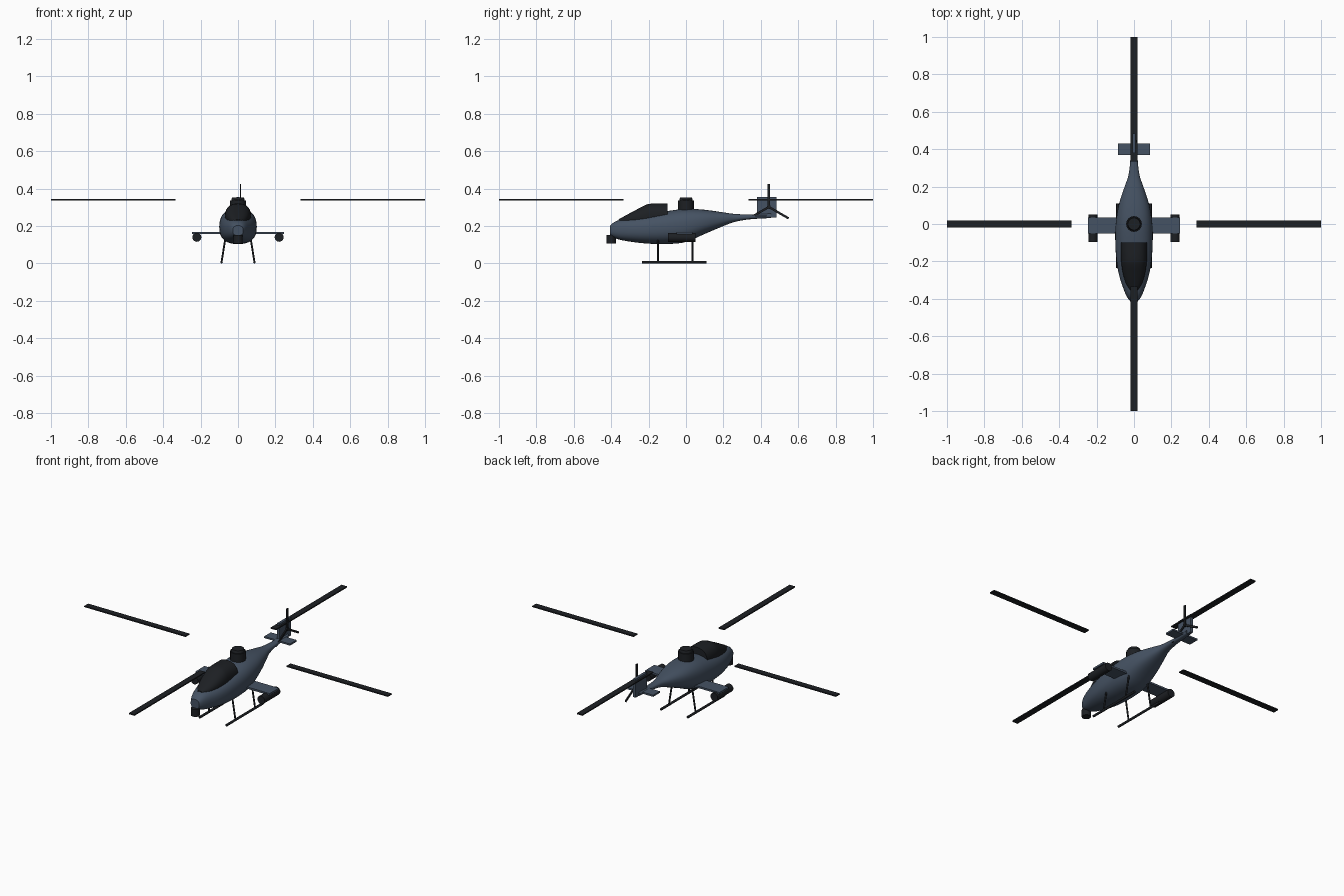
import bpy, bmesh, math
from mathutils import Matrix, Vector

if "Cube" in bpy.data.objects:
    bpy.data.objects.remove(bpy.data.objects["Cube"])


def material(name, rgb):
    m = bpy.data.materials.new(name)
    m.diffuse_color = (*rgb, 1)
    m.use_nodes = True
    m.node_tree.nodes["Principled BSDF"].inputs["Base Color"].default_value = m.diffuse_color
    return m


BODY = material("slate_blue", (0.06, 0.085, 0.125))
DARK = material("near_black", (0.012, 0.014, 0.017))


def finish(name, bm, mat, smooth=True):
    bmesh.ops.recalc_face_normals(bm, faces=bm.faces)
    me = bpy.data.meshes.new(name)
    bm.to_mesh(me)
    bm.free()
    me.materials.append(mat)
    ob = bpy.data.objects.new(name, me)
    bpy.context.collection.objects.link(ob)
    if smooth:
        bpy.ops.object.select_all(action='DESELECT')
        ob.select_set(True)
        bpy.context.view_layer.objects.active = ob
        bpy.ops.object.shade_smooth_by_angle(angle=math.radians(35))
    return ob


def box(name, lo, hi, mat, rot=None):
    lo, hi = Vector(lo), Vector(hi)
    bm = bmesh.new()
    bmesh.ops.create_cube(bm, size=1)
    m = Matrix.Translation((lo + hi) / 2) @ Matrix.Diagonal((*(hi - lo), 1))
    bm.transform(rot @ m if rot else m)
    return finish(name, bm, mat, False)


def rod(name, a, b, r, mat, r2=None, seg=24):
    a, b = Vector(a), Vector(b)
    d = b - a
    bm = bmesh.new()
    bmesh.ops.create_cone(bm, cap_ends=True, segments=seg, radius1=r,
                          radius2=r if r2 is None else r2, depth=d.length)
    bm.transform(Matrix.Translation((a + b) / 2) @ d.to_track_quat('Z', 'Y').to_matrix().to_4x4())
    return finish(name, bm, mat)


def spline(stations, steps):
    """Catmull-Rom interpolation through the loft stations."""
    p = [stations[0]] + stations + [stations[-1]]
    out = []
    for i in range(1, len(p) - 2):
        for s in range(steps):
            t = s / steps
            out.append([0.5 * (2 * b + (c - a) * t + (2 * a - 5 * b + 4 * c - d) * t * t
                               + (3 * b - a - 3 * c + d) * t ** 3)
                        for a, b, c, d in zip(p[i - 1], p[i], p[i + 1], p[i + 2])])
    return out + [stations[-1]]


def loft(name, stations, power, mat, steps=4, seg=36):
    """Stations are (y, half width, bottom z, top z)."""
    bm = bmesh.new()
    rings = []
    for y, w, z0, z1 in spline(stations, steps):
        ring = []
        for k in range(seg):
            a = 2 * math.pi * k / seg
            c, s = math.cos(a), math.sin(a)
            x = w * math.copysign(abs(c) ** (2 / power), c)
            z = (z0 + z1) / 2 + (z1 - z0) / 2 * math.copysign(abs(s) ** (2 / power), s)
            ring.append(bm.verts.new((x, y, z)))
        rings.append(ring)
    for r, q in zip(rings, rings[1:]):
        for k in range(seg):
            n = (k + 1) % seg
            bm.faces.new((r[k], r[n], q[n], q[k]))
    bm.faces.new(rings[0])
    bm.faces.new(rings[-1])
    return finish(name, bm, mat)


# Fuselage running into the tail boom
loft("fuselage", [(-0.405, 0.028, 0.148, 0.203), (-0.385, 0.04, 0.138, 0.22),
                  (-0.35, 0.055, 0.126, 0.234), (-0.28, 0.078, 0.114, 0.247),
                  (-0.2, 0.093, 0.106, 0.262), (-0.1, 0.1, 0.104, 0.28),
                  (0.0, 0.098, 0.115, 0.292), (0.1, 0.082, 0.158, 0.287),
                  (0.2, 0.05, 0.2, 0.273), (0.26, 0.03, 0.222, 0.265),
                  (0.34, 0.02, 0.236, 0.262), (0.455, 0.016, 0.243, 0.268)], 2.4, BODY)

# Canopy
loft("canopy", [(-0.36, 0.018, 0.205, 0.236), (-0.32, 0.042, 0.2, 0.258),
                (-0.27, 0.058, 0.19, 0.285), (-0.215, 0.067, 0.18, 0.313),
                (-0.18, 0.069, 0.18, 0.32), (-0.1, 0.07, 0.18, 0.32)], 2.4, DARK)

# Nose camera
rod("nose_camera", (0, -0.4, 0.108), (0, -0.4, 0.152), 0.025, DARK)

# Rotor mast and hub cap
rod("rotor_mast", (0, 0, 0.27), (0, 0, 0.337), 0.042, DARK, 0.042, 32)
rod("rotor_cap", (0, 0, 0.337), (0, 0, 0.352), 0.036, DARK, 0.032, 32)

# Main rotor blades
for i in range(4):
    box(f"main_blade_{i + 1}", (0.333, -0.018, 0.337), (1, 0.018, 0.344), DARK,
        Matrix.Rotation(i * math.pi / 2, 4, 'Z'))

# Tail fin and stabiliser
box("tail_fin", (-0.008, 0.38, 0.245), (0.008, 0.485, 0.355), BODY)
box("tail_stabiliser", (-0.085, 0.368, 0.25), (0.085, 0.43, 0.26), BODY)

# Tail rotor
hub = Matrix.Translation((0.014, 0.443, 0.302))
rod("tail_rotor_hub", (0, 0.443, 0.302), (0.02, 0.443, 0.302), 0.01, DARK)
for i in range(3):
    box(f"tail_blade_{i + 1}", (-0.003, -0.006, 0), (0.003, 0.006, 0.122), DARK,
        hub @ Matrix.Rotation(i * 2 * math.pi / 3, 4, 'X'))

# Stub wings, pods and landing skids on both sides
for side, s in (("left", -1), ("right", 1)):
    x0, x1 = sorted((s * 0.06, s * 0.245))
    box(f"{side}_stub_wing", (x0, -0.052, 0.157), (x1, 0.035, 0.168), BODY)
    rod(f"{side}_pod", (s * 0.22, -0.097, 0.14), (s * 0.22, 0.05, 0.14), 0.024, DARK)
    rod(f"{side}_skid", (s * 0.088, -0.235, 0.007), (s * 0.088, 0.11, 0.007), 0.007, DARK, seg=12)
    for end, y in (("front", -0.15), ("rear", 0.035)):
        rod(f"{side}_{end}_strut", (s * 0.065, y, 0.15), (s * 0.088, y, 0.007), 0.005, DARK, seg=12)
